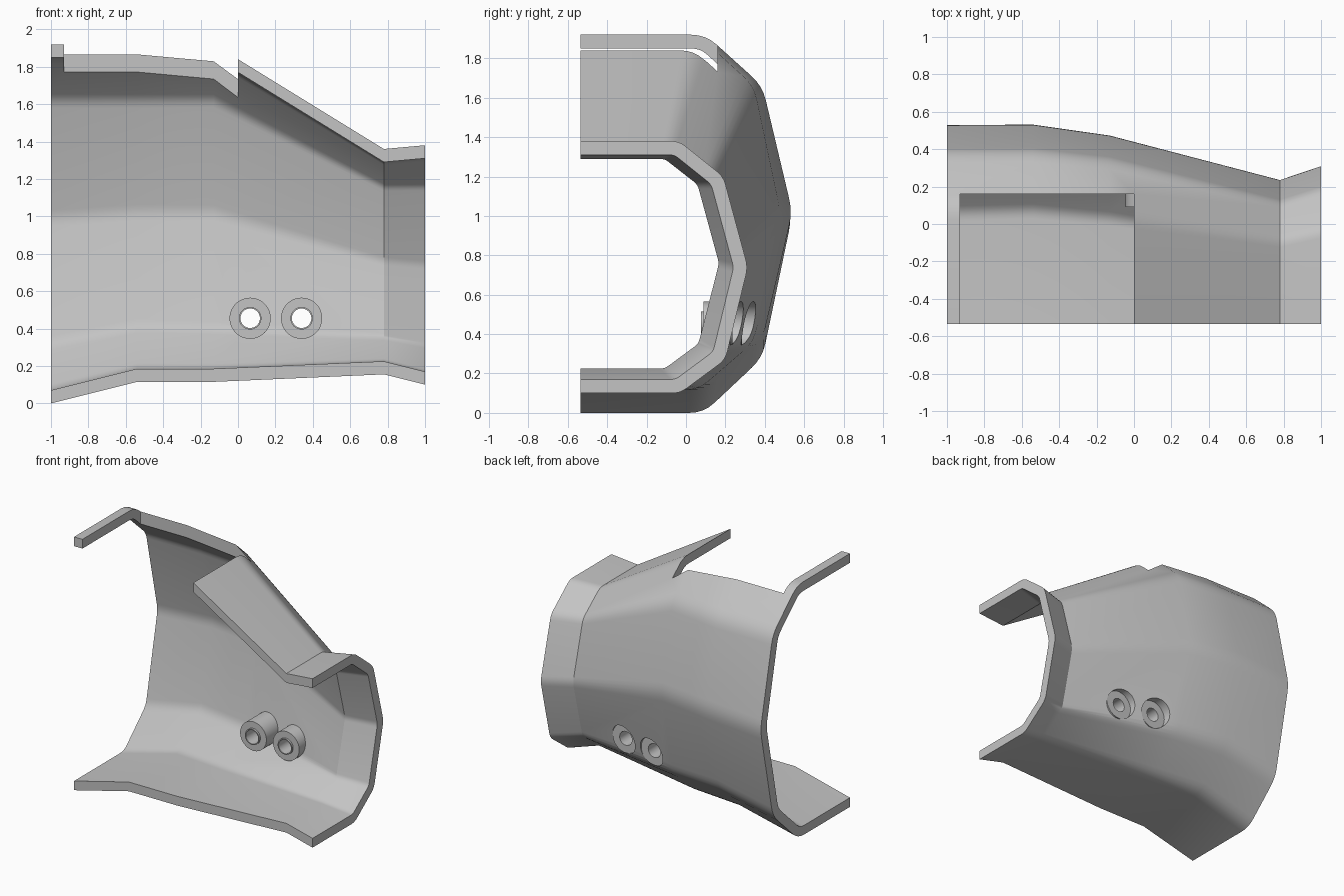
import bpy, bmesh, math
from mathutils import Vector, Matrix

cube = bpy.data.objects.get("Cube")
if cube:
    bpy.data.objects.remove(cube, do_unlink=True)

grey = bpy.data.materials.new("plain_grey")
grey.use_nodes = True
grey.diffuse_color = (0.55, 0.55, 0.55, 1)
grey.node_tree.nodes["Principled BSDF"].inputs["Base Color"].default_value = grey.diffuse_color

FRONT = -0.535
WALL = 0.07


def make_object(name, bm):
    bmesh.ops.recalc_face_normals(bm, faces=bm.faces)
    mesh = bpy.data.meshes.new(name)
    bm.to_mesh(mesh)
    bm.free()
    mesh.materials.append(grey)
    obj = bpy.data.objects.new(name, mesh)
    bpy.context.collection.objects.link(obj)
    return obj


def smooth(obj, angle):
    bpy.ops.object.select_all(action='DESELECT')
    obj.select_set(True)
    bpy.context.view_layer.objects.active = obj
    bpy.ops.object.shade_smooth_by_angle(angle=math.radians(angle))


def subtract(obj, cutter):
    """Cut one object out of another and discard the cutter."""
    cutter.hide_render = True
    mod = obj.modifiers.new("cut", 'BOOLEAN')
    mod.operation = 'DIFFERENCE'
    mod.solver = 'EXACT'
    mod.object = cutter
    bpy.context.view_layer.update()
    bpy.context.view_layer.objects.active = obj
    bpy.ops.object.modifier_apply(modifier=mod.name)
    bpy.data.objects.remove(cutter, do_unlink=True)


def offset_path(path, dist):
    """Mitred inward offset of an open path."""
    normals = []
    for a, b in zip(path, path[1:]):
        d = (b - a).normalized()
        normals.append(Vector((d.y, -d.x)))
    result = [path[0] + normals[0] * dist]
    for p, n, m in zip(path[1:-1], normals, normals[1:]):
        result.append(p + (n + m) * dist / (1 + n.dot(m)))
    result.append(path[-1] + normals[-1] * dist)
    return result


def round_path(path, size, steps=4):
    """Replace each inner corner by a short curve."""
    result = [path[0]]
    for a, p, b in zip(path, path[1:], path[2:]):
        start = p + (a - p).normalized() * size
        end = p + (b - p).normalized() * size
        for i in range(steps + 1):
            t = i / steps
            result.append(start * (1 - t) ** 2 + p * 2 * t * (1 - t) + end * t ** 2)
    result.append(path[-1])
    return result


# Sections along x: position, corner rounding, then (y, z) of the five bends
sections = [
    (-1.0, 0.075, [(0.10, 1.92), (0.388, 1.66), (0.537, 0.99), (0.388, 0.28), (0.09, 0.0)]),
    (-0.54, 0.075, [(0.10, 1.92), (0.388, 1.66), (0.54, 1.02), (0.388, 0.37), (0.10, 0.115)]),
    (-0.13, 0.07, [(0.06, 1.92), (0.345, 1.66), (0.48, 1.02), (0.345, 0.36), (0.06, 0.115)]),
    (0.78, 0.04, [(-0.085, 1.36), (0.12, 1.20), (0.24, 0.76), (0.125, 0.31), (-0.085, 0.155)]),
    (1.0, 0.04, [(-0.035, 1.38), (0.19, 1.20), (0.314, 0.74), (0.20, 0.27), (-0.03, 0.10)]),
]

# Main shell: loft the wall section through all positions
bm = bmesh.new()
rings = []
for x, size, bends in sections:
    path = [Vector((FRONT, bends[0][1]))] + [Vector(p) for p in bends] + [Vector((FRONT, bends[-1][1]))]
    outer = round_path(path, size)
    inner = round_path(offset_path(path, WALL), size * 0.6)
    rings.append([bm.verts.new((x, p.x, p.y)) for p in outer + inner[::-1]])
count = len(rings[0])
for r, s in zip(rings, rings[1:]):
    for i in range(count):
        j = (i + 1) % count
        bm.faces.new((r[i], r[j], s[j], s[i]))
for ring in (rings[0], rings[-1]):
    for i in range(count // 2 - 1):
        bm.faces.new((ring[i], ring[i + 1], ring[-2 - i], ring[-1 - i]))
shell = make_object("guard_shell", bm)

# Opening in the roof
bm = bmesh.new()
bmesh.ops.create_cube(bm, size=1)
bmesh.ops.scale(bm, vec=(0.93, 1.16, 1.0), verts=bm.verts)
bmesh.ops.translate(bm, vec=(-0.465, -0.42, 2.0), verts=bm.verts)
subtract(shell, make_object("roof_cutter", bm))

# Two bolt bosses set into round pockets in the wall
BOSS_R, HOLE_R, SIDES = 0.11, 0.052, 48
for name, x, back in (("bolt_boss_right", 0.065, 0.285), ("bolt_boss_left", 0.34, 0.235)):
    place = Matrix.Translation((x, 0, 0.455))

    bm = bmesh.new()
    bmesh.ops.create_cone(bm, cap_ends=True, segments=SIDES, radius1=BOSS_R, radius2=BOSS_R, depth=0.6,
                          matrix=place @ Matrix.Translation((0, 0.35, 0)) @ Matrix.Rotation(math.pi / 2, 4, 'X'))
    subtract(shell, make_object("pocket_cutter", bm))

    bm = bmesh.new()
    profile = [(HOLE_R, 0.075), (0.06, 0.075), (0.06, 0.09), (BOSS_R, 0.09), (BOSS_R, back), (HOLE_R, back)]
    verts = [bm.verts.new((r, y, 0)) for r, y in profile]
    edges = [bm.edges.new((verts[i - 1], verts[i])) for i in range(len(verts))]
    bmesh.ops.spin(bm, geom=verts + edges, cent=(0, 0, 0), axis=(0, 1, 0),
                   angle=math.tau, steps=SIDES, use_duplicate=False)
    bmesh.ops.remove_doubles(bm, verts=bm.verts, dist=0.0001)
    bmesh.ops.transform(bm, matrix=place, verts=bm.verts)
    smooth(make_object(name, bm), 35)

smooth(shell, 30)
